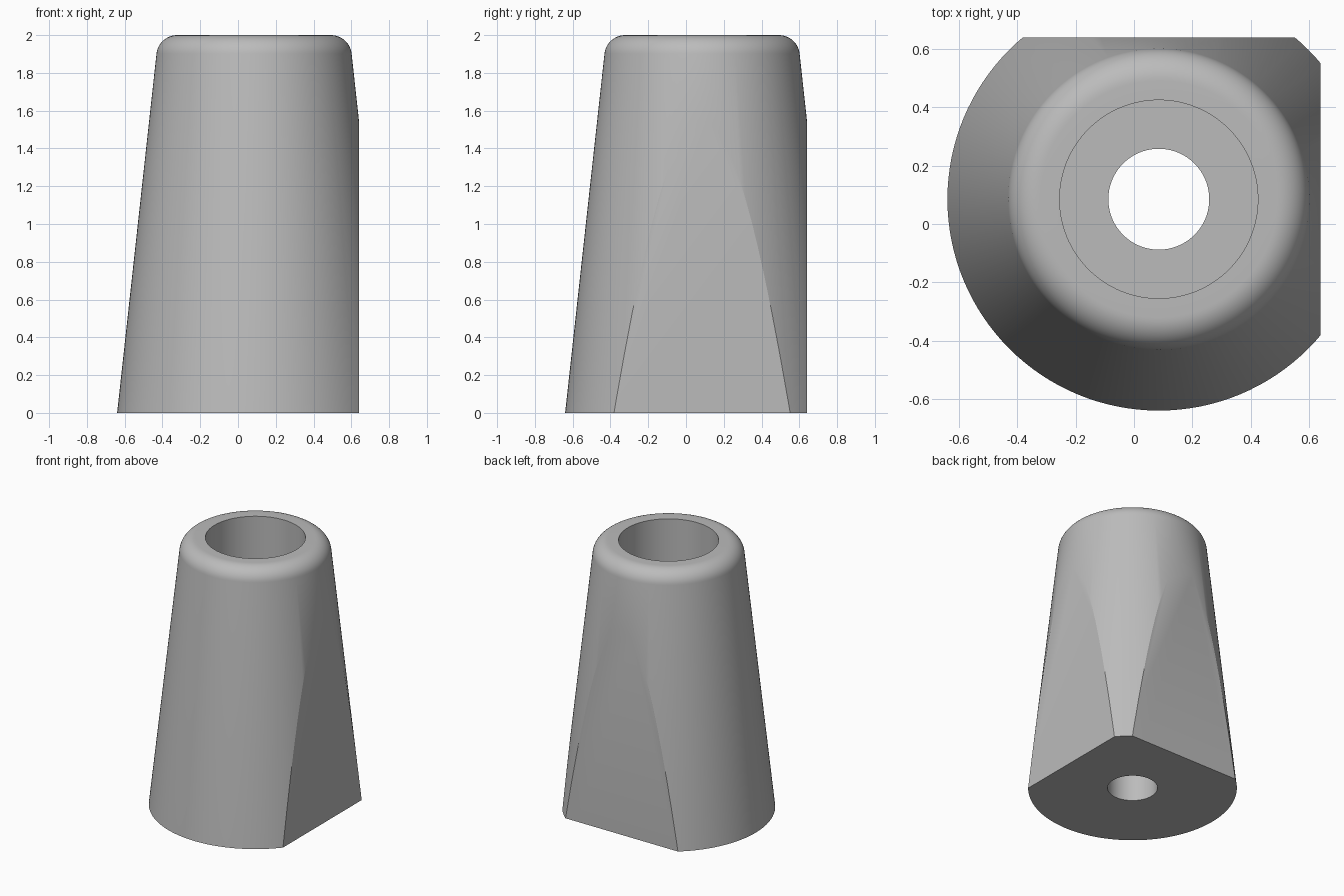
import bpy
import bmesh
from math import sin, cos, pi, radians
from mathutils import Vector

if "Cube" in bpy.data.objects:
    bpy.data.objects.remove(bpy.data.objects["Cube"], do_unlink=True)

AXIS = Vector((0.085, 0.085, 0))   # centre of the tapered body
FLAT = 0.64                        # distance of the two flat sides
BASE_R, SLOPE = 0.725, 0.11
HOLE_R, BORE_R, BORE_FLOOR = 0.173, 0.34, 0.4
ROUND = 0.11                       # radius of the rounded rim

# Material
grey = bpy.data.materials.new("mid_grey")
grey.use_nodes = True
colour = (0.5, 0.5, 0.5, 1)
grey.diffuse_color = colour
grey.node_tree.nodes["Principled BSDF"].inputs["Base Color"].default_value = colour

# Closed section: screw hole, base, tapered wall, rounded rim, bore
rim_z = 2 - ROUND
rim_r = BASE_R - SLOPE * rim_z - ROUND
section = [(HOLE_R, 0), (BASE_R, 0)]
for i in range(13):
    a = radians(6) + (pi / 2 - radians(6)) * i / 12
    section.append((rim_r + ROUND * cos(a), rim_z + ROUND * sin(a)))
section += [(BORE_R, 2), (BORE_R, BORE_FLOOR), (HOLE_R, BORE_FLOOR)]

# Lathe the section
bm = bmesh.new()
verts = [bm.verts.new(AXIS + Vector((r, 0, z))) for r, z in section]
edges = [bm.edges.new((v, verts[i - 1])) for i, v in enumerate(verts)]
bmesh.ops.spin(bm, geom=verts + edges, cent=AXIS, axis=(0, 0, 1),
               angle=2 * pi, steps=128, use_merge=True)
bmesh.ops.remove_doubles(bm, verts=bm.verts, dist=0.0001)

# Slice the left and back sides flat and cap the cuts
for normal in (Vector((1, 0, 0)), Vector((0, 1, 0))):
    bmesh.ops.bisect_plane(bm, geom=bm.verts[:] + bm.edges[:] + bm.faces[:],
                           dist=0.00001, plane_co=normal * FLAT,
                           plane_no=normal, clear_outer=True)
    rim = [e for e in bm.edges if e.is_boundary]
    bmesh.ops.holes_fill(bm, edges=rim, sides=0)
bmesh.ops.recalc_face_normals(bm, faces=bm.faces)

mesh = bpy.data.meshes.new("tapered_foot")
bm.to_mesh(mesh)
bm.free()
mesh.materials.append(grey)
foot = bpy.data.objects.new("tapered_foot", mesh)
bpy.context.collection.objects.link(foot)

# Smooth the round surfaces, keep the rims and cuts crisp
bpy.ops.object.select_all(action='DESELECT')
foot.select_set(True)
bpy.context.view_layer.objects.active = foot
bpy.ops.object.shade_smooth_by_angle(angle=radians(20))
